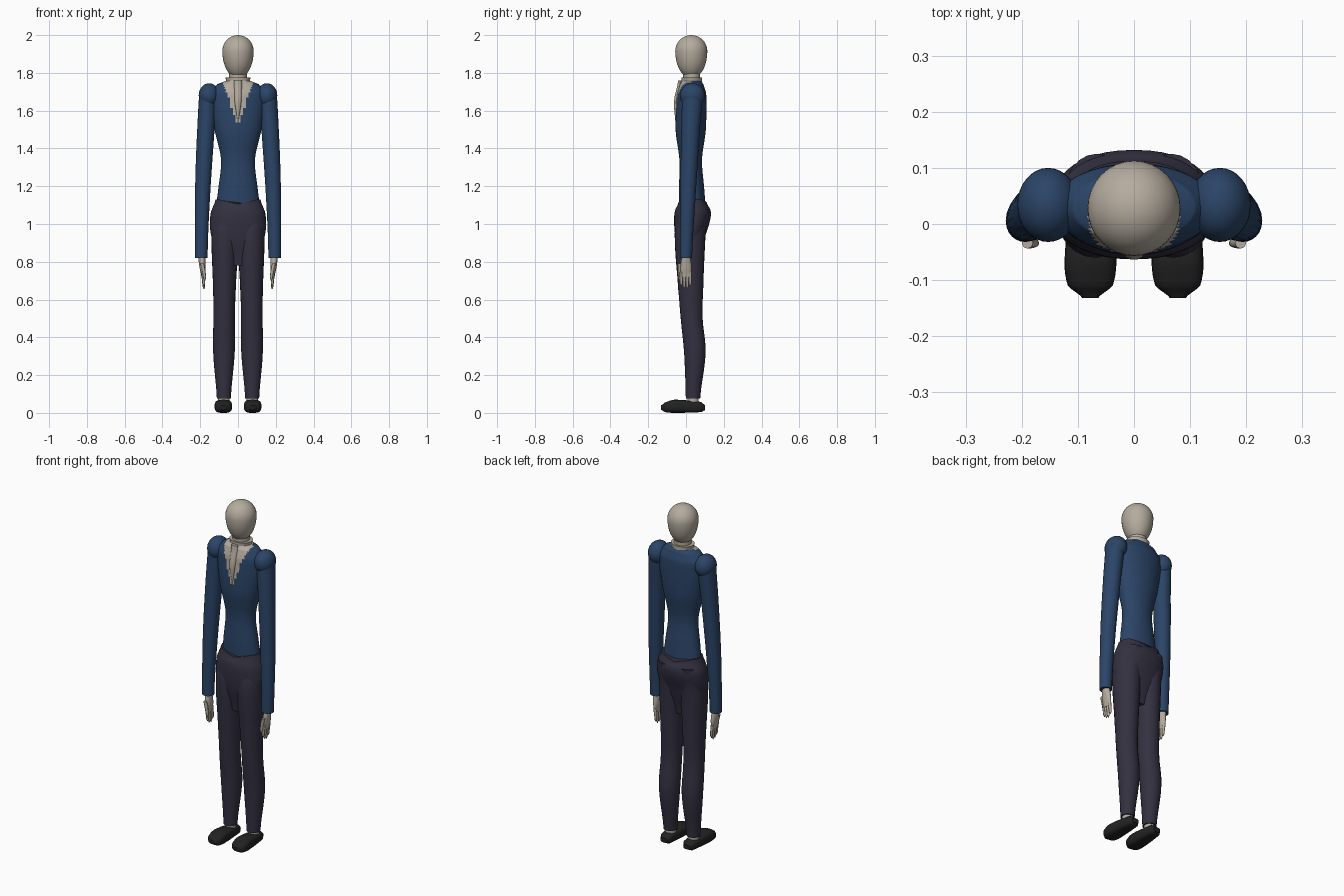
import bpy, bmesh, math

cube = bpy.data.objects.get("Cube")
if cube:
    bpy.data.objects.remove(cube, do_unlink=True)


def material(name, red, green, blue):
    result = bpy.data.materials.new(name)
    result.use_nodes = True
    colour = (red, green, blue, 1)
    result.diffuse_color = colour
    result.node_tree.nodes["Principled BSDF"].inputs["Base Color"].default_value = colour
    return result


cream = material("cream", .46, .41, .345)
navy = material("navy blue", .024, .058, .135)
violet = material("dark violet grey", .034, .03, .052)
black = material("black", .016, .016, .016)


def finish(name, bm, paint):
    """Turn a bmesh into a smooth shaded object."""
    bmesh.ops.recalc_face_normals(bm, faces=bm.faces)
    mesh = bpy.data.meshes.new(name)
    bm.to_mesh(mesh)
    bm.free()
    mesh.materials.append(paint)
    part = bpy.data.objects.new(name, mesh)
    bpy.context.collection.objects.link(part)
    bpy.ops.object.select_all(action="DESELECT")
    part.select_set(True)
    bpy.context.view_layer.objects.active = part
    bpy.ops.object.shade_smooth_by_angle(angle=math.radians(50))
    return part


def lerp(start, end, t):
    return start + (end - start) * t


def blend(before, start, end, after, t):
    """Catmull-Rom curve through neighbouring values."""
    pull_in, pull_out = (end - before) / 2, (after - start) / 2
    smooth = t * t * (3 - 2 * t)
    return (lerp(start, end, smooth) + pull_in * t * (1 - t) ** 2
            - pull_out * t * t * (1 - t))


def refine(rings, steps):
    """Add rounded in-between rings, keeping their spacing even."""
    for i in range(len(rings) - 1):
        start, end = rings[i], rings[i + 1]
        before, after = rings[max(i - 1, 0)], rings[min(i + 2, len(rings) - 1)]
        for step in range(steps):
            t = step / steps
            shape = [blend(*values, t) for values in zip(before, start, end, after)]
            yield lerp(start[0], end[0], t), *shape[1:]
    yield rings[-1]


def loft(name, paint, rings, x=(0, 0), sides=24, steps=5, power=1, lengthwise=False):
    """Skin through rings of (position, centre, half width, half depth)."""
    bm = bmesh.new()
    loops = []
    first, last = rings[0][0], rings[-1][0]
    for position, centre, width, depth in refine(rings, steps):
        # The part swings from one x to the other in a gentle arc
        progress = (position - first) / (last - first)
        middle = lerp(*x, math.sin(progress * math.pi / 2))
        loop = []
        for k in range(sides):
            angle = math.tau * k / sides
            c, s = math.cos(angle), math.sin(angle)
            u = middle + width * math.copysign(abs(c) ** power, c)
            v = centre + depth * math.copysign(abs(s) ** power, s)
            loop.append(bm.verts.new((u, position, v) if lengthwise else (u, v, position)))
        loops.append(loop)
    for lower, upper in zip(loops, loops[1:]):
        for k in range(sides):
            bm.faces.new((lower[k - 1], lower[k], upper[k], upper[k - 1]))
    bm.faces.new(loops[0])
    bm.faces.new(loops[-1])
    return finish(name, bm, paint)


def ball(name, paint, centre, radii, droop=1):
    """Ellipsoid whose lower half can be drawn out into an egg."""
    bm = bmesh.new()
    bmesh.ops.create_uvsphere(bm, u_segments=32, v_segments=20, radius=1)
    for v in bm.verts:
        if v.co.z < 0:
            v.co.z *= droop
        for axis in range(3):
            v.co[axis] = centre[axis] + v.co[axis] * radii[axis]
    return finish(name, bm, paint)


def tapered(top, bottom, y, radius):
    """Rings for a finger with a rounded tip."""
    return [(top, y, radius, radius), (lerp(top, bottom, .85), y, radius * .75, radius * .75),
            (bottom, y, radius / 4, radius / 4)]


# Egg-shaped head, neck and standing collar
ball("head", cream, (0, .028, 1.915), (.083, .085, .085), droop=1.7)
loft("neck", cream, [(1.7, .03, .047, .045), (1.82, .03, .047, .045)], steps=1)
loft("collar", cream, [(1.73, .03, .075, .058), (1.755, .03, .062, .054),
                       (1.775, .03, .067, .055)], steps=2)

# Frill hanging down the open neckline
loft("shirt_frill", cream, [(1.76, -.03, .02, .012), (1.65, -.052, .018, .012),
                            (1.53, -.053, .002, .003)], sides=10)

# Jacket body, with the open neckline coloured as shirt
jacket = loft("jacket_body", navy, [
    (1.757, .03, .07, .052), (1.74, .03, .11, .062), (1.69, .03, .145, .077),
    (1.5, .025, .124, .08), (1.34, .025, .09, .06), (1.18, .03, .105, .067),
    (1.05, .035, .12, .07)], sides=64, steps=10)
jacket.data.materials.append(cream)
for face in jacket.data.polygons:
    x, y, z = face.center
    if y < .03 and abs(x) < (z - 1.53) * .37:
        face.material_index = 1

# Trouser seat, its waistline dipping in the middle
seat = loft("trouser_seat", violet, [
    (1.13, .035, .119, .077), (1.05, .035, .146, .097), (.93, .022, .14, .078),
    (.78, .02, .08, .045)], sides=40, steps=8, power=.9)
for v in seat.data.vertices:
    if v.co.z > 1.08:
        v.co.z -= (v.co.z - 1.08) / 2 * max(0, 1 - abs(v.co.x) * 10)

for side, sign in (("left", 1), ("right", -1)):
    def limb(name, paint, rings, start, end, **options):
        loft(f"{side}_{name}", paint, rings, x=(sign * start, sign * end), **options)

    # Sleeve with a full rounded shoulder
    ball(f"{side}_shoulder", navy, (sign * .153, .034, 1.68), (.055, .066, .065))
    limb("sleeve", navy, [(1.7, .034, .048, .055), (1.5, .024, .046, .049),
                          (1.2, .012, .041, .042), (.82, 0, .033, .032)], .157, .194)

    # Hand with a flat palm, four fingers and a thumb
    limb("palm", cream, [(.84, 0, .019, .022), (.77, 0, .016, .031),
                         (.72, 0, .008, .027)], .194, .186, sides=14)
    for number in range(4):
        y = lerp(-.025, .022, number / 3)
        tip = .65 + abs(y) * .9
        limb(f"finger_{number + 1}", cream, tapered(.745, tip, y, .009), .187, .181, sides=8)
    limb("thumb", cream, tapered(.79, .7, -.034, .01), .19, .176, sides=8)

    # Trouser leg with fuller thigh and calf
    limb("trouser_leg", violet, [
        (1.08, .045, .06, .08), (.95, .022, .072, .082), (.65, .025, .06, .066),
        (.5, .03, .057, .058), (.32, .047, .057, .057), (.075, .037, .037, .038)],
        .067, .075)

    # Ankle and shoe, the shoe running from heel to toe
    limb("ankle", cream, [(.1, .037, .03, .03), (.05, .037, .03, .03)], .075, .075, steps=1)
    limb("shoe", black, [
        (.1, .028, .022, .014), (.08, .031, .034, .027), (-.06, .035, .046, .035),
        (-.11, .03, .04, .026), (-.132, .028, .014, .012)],
        .074, .078, power=.65, lengthwise=True)
